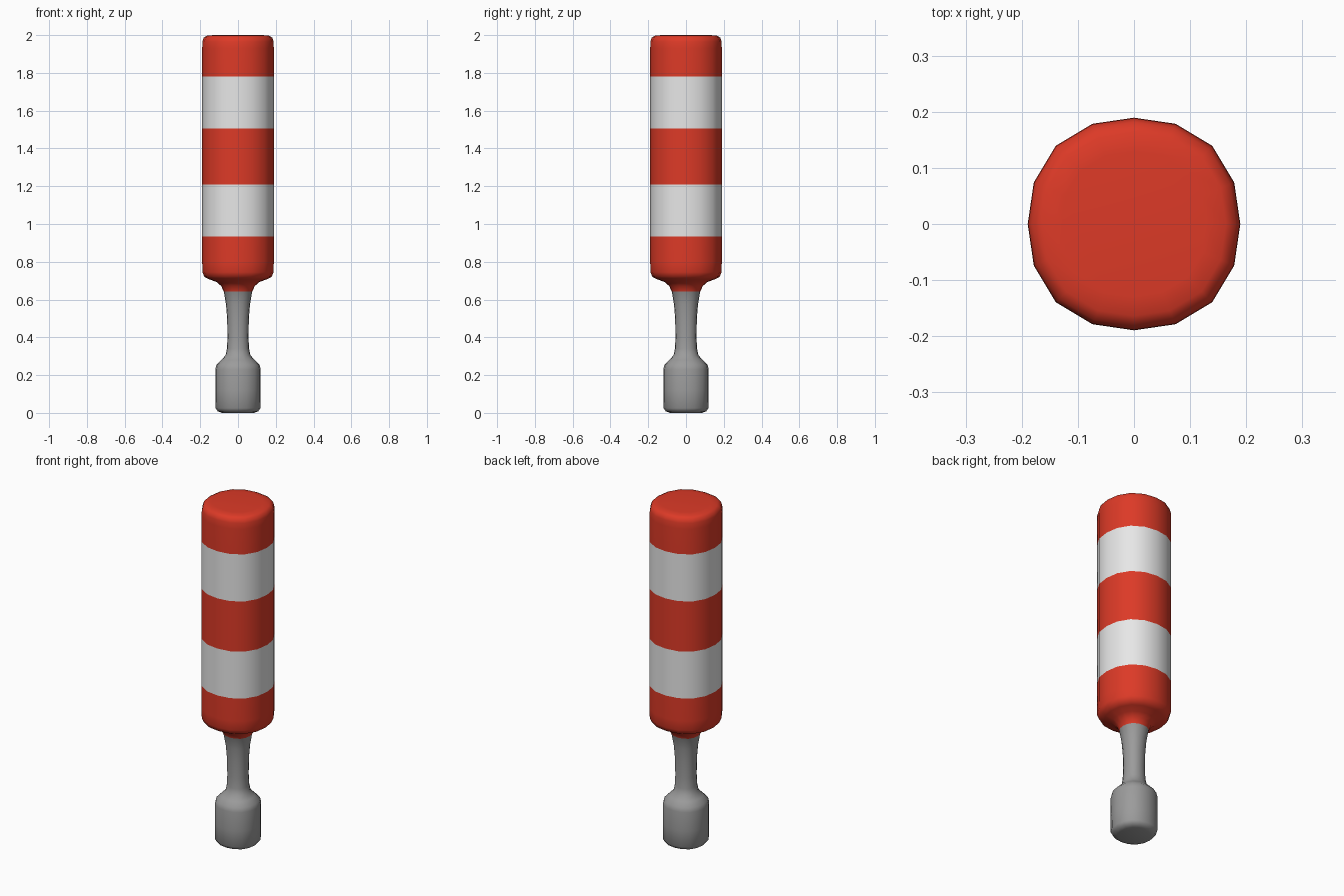
import bpy, bmesh, math

if "Cube" in bpy.data.objects:
    bpy.data.objects.remove(bpy.data.objects["Cube"])

SIDES = 16


def material(name, rgb):
    m = bpy.data.materials.new(name)
    m.diffuse_color = (*rgb, 1)
    m.use_nodes = True
    m.node_tree.nodes["Principled BSDF"].inputs["Base Color"].default_value = m.diffuse_color
    return m


# One continuous turned surface: (radius, height)
profile = [
    # weighted foot
    (0.085, 0.0), (0.108, 0.008), (0.12, 0.025), (0.121, 0.12), (0.121, 0.23),
    (0.115, 0.255), (0.09, 0.28), (0.066, 0.305),
    # slim neck
    (0.059, 0.34), (0.056, 0.40), (0.058, 0.50), (0.064, 0.575), (0.076, 0.643),
    # flare into the drum
    (0.09, 0.672), (0.115, 0.693), (0.155, 0.708), (0.179, 0.72), (0.19, 0.745),
    # striped drum, with a loop at every colour change
    (0.191, 0.80), (0.191, 0.934), (0.191, 1.21), (0.191, 1.505), (0.191, 1.782),
    (0.191, 1.93), (0.19, 1.965), (0.183, 1.987), (0.165, 1.997), (0.13, 2.0),
]

# Colour zones from bottom to top: (upper height, material slot)
zones = [(0.643, 0), (0.934, 1), (1.21, 2), (1.505, 1), (1.782, 2), (9, 1)]

bm = bmesh.new()
rings = []
for r, z in profile:
    ring = []
    for i in range(SIDES):
        a = math.tau * i / SIDES
        k = 1.012 - 0.02 * math.cos(4 * a)   # slightly squared roundness
        ring.append(bm.verts.new((r * k * math.cos(a), r * k * math.sin(a), z)))
    rings.append(ring)
for lo, hi in zip(rings, rings[1:]):
    for i in range(SIDES):
        j = (i + 1) % SIDES
        bm.faces.new((lo[i], lo[j], hi[j], hi[i]))
bm.faces.new(rings[0][::-1])
bm.faces.new(rings[-1])
for f in bm.faces:
    f.smooth = True
    z = f.calc_center_median().z
    f.material_index = next(slot for top, slot in zones if z < top)

mesh = bpy.data.meshes.new("striped_post")
bm.to_mesh(mesh)
bm.free()
mesh.materials.append(material("grey metal", (0.33, 0.33, 0.33)))
mesh.materials.append(material("signal red", (0.72, 0.042, 0.02)))
mesh.materials.append(material("white", (0.8, 0.8, 0.8)))
post = bpy.data.objects.new("striped_post", mesh)
bpy.context.scene.collection.objects.link(post)
